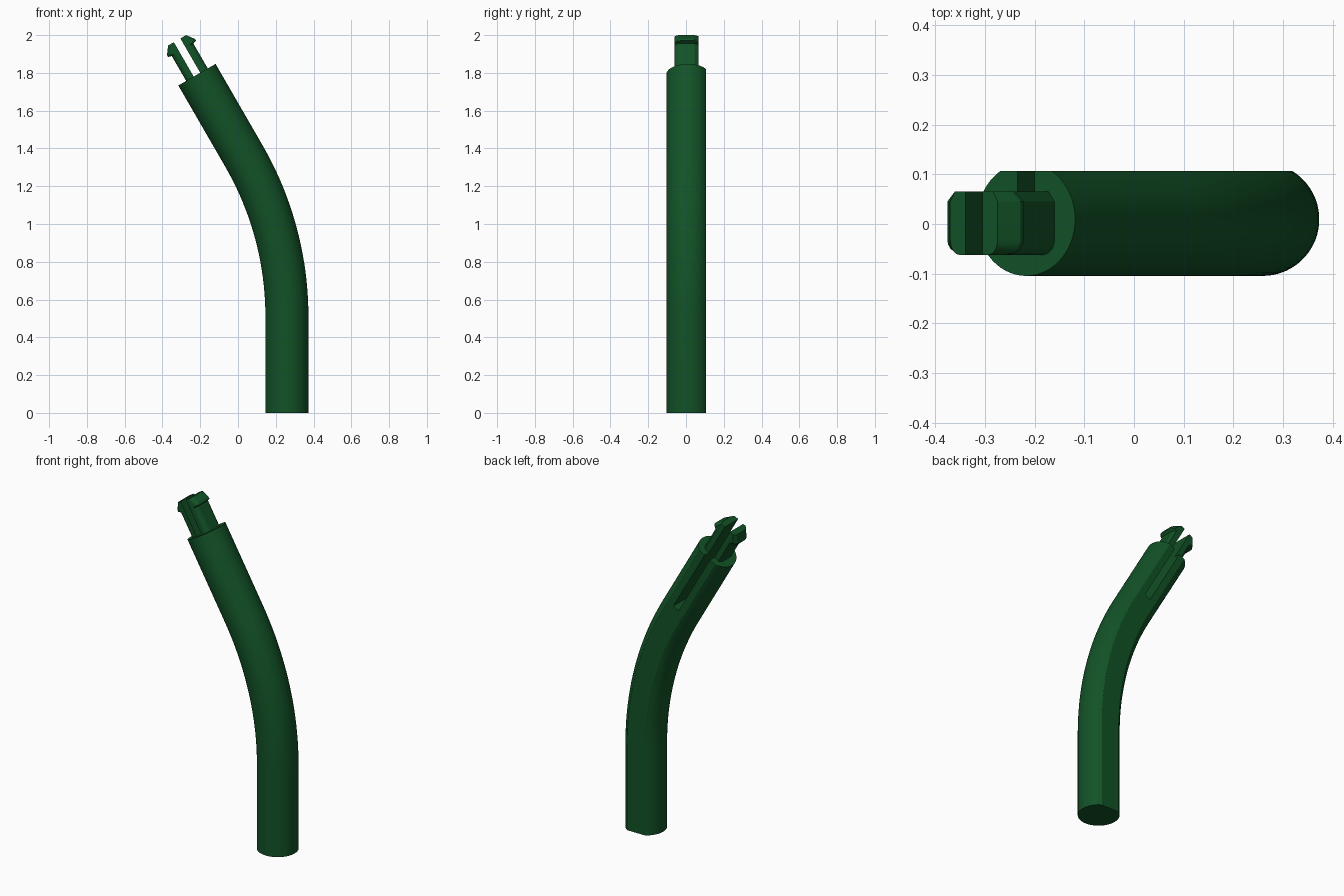
import bpy, bmesh, math
from mathutils import Vector

if "Cube" in bpy.data.objects:
    bpy.data.objects.remove(bpy.data.objects["Cube"], do_unlink=True)

green = bpy.data.materials.new("dark green")
green.use_nodes = True
colour = (0.006, 0.085, 0.02, 1)
green.diffuse_color = colour
green.node_tree.nodes["Principled BSDF"].inputs["Base Color"].default_value = colour

BEND = math.radians(30)
BEND_R, RISE, STRAIGHT = 1.7, 0.51, 0.497
TUBE_R, TUBE_X, TUBE_Y, BACK = 0.114, 0.259, 0.0095, 0.107


def frame(angle, along=0.0):
    """Centre of the tube at a bend angle, plus its across and axis directions."""
    across = Vector((math.cos(angle), 0, math.sin(angle)))
    axis = Vector((-math.sin(angle), 0, math.cos(angle)))
    centre = Vector((TUBE_X - BEND_R * (1 - math.cos(angle)), 0,
                     RISE + BEND_R * math.sin(angle)))
    return centre + axis * along, across


def loft(name, sections):
    """Skin a list of (frame, outline) sections and cap both ends."""
    bm = bmesh.new()
    rings = [[bm.verts.new(c + across * u + Vector((0, y, 0))) for u, y in outline]
             for (c, across), outline in sections]
    n = len(rings[0])
    for a, b in zip(rings, rings[1:]):
        for i in range(n):
            j = (i + 1) % n
            bm.faces.new((a[i], a[j], b[j], b[i]))
    bm.faces.new(rings[0][::-1])
    bm.faces.new(rings[-1])
    bmesh.ops.recalc_face_normals(bm, faces=bm.faces)
    mesh = bpy.data.meshes.new(name)
    bm.to_mesh(mesh)
    bm.free()
    mesh.materials.append(green)
    obj = bpy.data.objects.new(name, mesh)
    bpy.context.collection.objects.link(obj)
    return obj


def smooth(obj):
    bpy.ops.object.select_all(action='DESELECT')
    obj.select_set(True)
    bpy.context.view_layer.objects.active = obj
    bpy.ops.object.shade_smooth_by_angle(angle=math.radians(20))


# Curved tube: round outline with a flat back
half = math.acos((BACK - TUBE_Y) / TUBE_R)
STEPS = 48
outline = []
for i in range(STEPS + 1):
    t = math.pi / 2 + half + (2 * math.pi - 2 * half) * i / STEPS
    outline.append((TUBE_R * math.cos(t), TUBE_Y + TUBE_R * math.sin(t)))
frames = [frame(0, -RISE)]
frames += [frame(BEND * i / 20) for i in range(21)]
frames.append(frame(BEND, STRAIGHT))
tube = loft("curved_tube", [(f, outline) for f in frames])

# Slot down the flat back, open at the upper end
box = [(-0.02, -0.062), (0.02, -0.062), (0.02, 0.2), (-0.02, 0.2)]
cutter = loft("slot_cutter", [(frame(BEND, STRAIGHT + v), box) for v in (-0.42, 0.1)])
cut = tube.modifiers.new("slot", 'BOOLEAN')
cut.operation = 'DIFFERENCE'
cut.solver = 'EXACT'
cut.object = cutter
bpy.context.view_layer.objects.active = tube
bpy.ops.object.modifier_apply(modifier="slot")
bpy.data.objects.remove(cutter, do_unlink=True)
smooth(tube)


def prong_outline(side, outer):
    """Half-oval prong section with rounded outer corners."""
    w = outer - 0.02
    pts = [(0.02, -0.062), (0.02 + w * 0.4, -0.062)]
    for i in range(1, 6):
        a = math.radians(18 * i)
        pts.append((0.02 + w * (0.4 + 0.6 * math.sin(a)), -0.032 - 0.03 * math.cos(a)))
    pts += [(outer, 0.045), (0.02 + w * 0.7, 0.065), (0.02, 0.065)]
    return [(side * u, y) for u, y in pts]


# Pair of snap prongs with outward hooks
for side, name in ((-1, "right_prong"), (1, "left_prong")):
    levels = [(-0.02, 0.066), (0.152, 0.066), (0.158, 0.086), (0.17, 0.085), (0.21, 0.055)]
    smooth(loft(name, [(frame(BEND, STRAIGHT + v), prong_outline(side, outer))
                       for v, outer in levels]))
